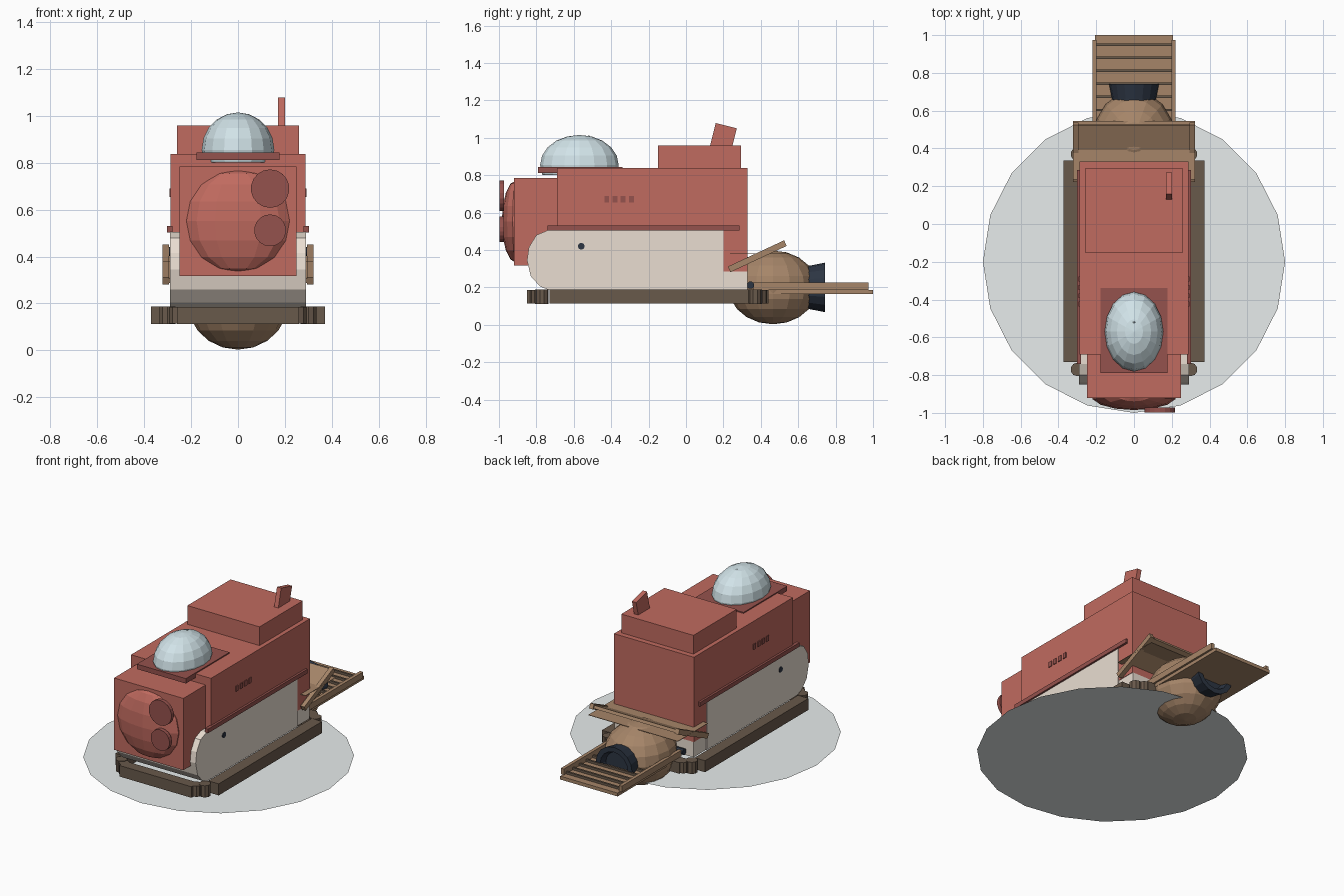
import bpy, bmesh, math
from math import radians, pi
from mathutils import Matrix

if "Cube" in bpy.data.objects:
    bpy.data.objects.remove(bpy.data.objects["Cube"])


def mat(name, r, g, b):
    m = bpy.data.materials.new(name)
    m.diffuse_color = (r, g, b, 1)
    m.use_nodes = True
    m.node_tree.nodes["Principled BSDF"].inputs["Base Color"].default_value = m.diffuse_color
    return m


RED = mat("red", .53, .145, .115)
DARK_RED = mat("dark_red", .3, .085, .075)
BEIGE = mat("beige", .82, .73, .64)
BROWN = mat("dark_brown", .14, .1, .07)
TAN = mat("tan", .38, .235, .14)
NAVY = mat("navy", .025, .035, .055)
GLASS = mat("glass", .64, .77, .81)
GREY = mat("pale_grey", .8, .84, .84)


def finish(name, m):
    o = bpy.context.object
    o.name = name
    o.data.materials.append(m)
    return o


def box(name, m, x, y, z, rx=0):
    """Box from (min, max) ranges on each axis, optionally tilted about x."""
    c = [(a + b) / 2 for a, b in (x, y, z)]
    bpy.ops.mesh.primitive_cube_add(size=1, location=c, rotation=(rx, 0, 0))
    o = finish(name, m)
    o.data.transform(Matrix.Diagonal([abs(b - a) for a, b in (x, y, z)] + [1]))
    return o


def ball(name, m, loc, scale, seg, rings):
    bpy.ops.mesh.primitive_uv_sphere_add(segments=seg, ring_count=rings, radius=1, location=loc)
    o = finish(name, m)
    o.scale = scale
    return o


def cyl(name, m, loc, r, depth, seg, rot=(0, 0, 0)):
    bpy.ops.mesh.primitive_cylinder_add(vertices=seg, radius=r, depth=depth,
                                        location=loc, rotation=rot)
    return finish(name, m)


def mesh(name, m, verts, faces):
    me = bpy.data.meshes.new(name)
    me.from_pydata(verts, [], faces)
    o = bpy.data.objects.new(name, me)
    bpy.context.collection.objects.link(o)
    me.materials.append(m)
    return o


def extrude(name, m, profile, hw):
    """Extrude a (y, z) profile across x from -hw to hw."""
    n = len(profile)
    v = [(s * hw, y, z) for s in (-1, 1) for y, z in profile]
    f = [tuple(range(n))[::-1], tuple(range(n, 2 * n))]
    f += [(i, (i + 1) % n, n + (i + 1) % n, n + i) for i in range(n)]
    return mesh(name, m, v, f)


def lathe_y(name, m, profile, z0, seg):
    """Spin (radius, y) profile round an axis along y."""
    v = [(r * math.cos(2 * pi * i / seg), y, z0 + r * math.sin(2 * pi * i / seg))
         for r, y in profile for i in range(seg)]
    f = [(k * seg + i, k * seg + (i + 1) % seg, (k + 1) * seg + (i + 1) % seg, (k + 1) * seg + i)
         for k in range(len(profile) - 1) for i in range(seg)]
    f.append(tuple((len(profile) - 1) * seg + i for i in range(seg)))
    return mesh(name, m, v, f)


# Ground disc
bpy.ops.mesh.primitive_circle_add(vertices=20, radius=.8, fill_type='NGON', location=(0, -.2, .067))
finish("base_disc", GREY)

# Hull: red upper body with rear drop, rounded beige lower body
extrude("upper_hull", RED, [(-.69, .505), (.2, .505), (.2, .285), (.33, .285),
                            (.33, .838), (-.69, .838)], .288)
extrude("lower_hull", BEIGE, [(.2, .185), (.2, .505), (-.74, .505), (-.80, .48), (-.84, .415),
                              (-.85, .345), (-.83, .26), (-.78, .205), (-.73, .185)], .29)
box("rear_sill", BEIGE, (-.285, .285), (.2, .33), (.185, .285))
box("roof_box", RED, (-.26, .26), (-.15, .295), (.82, .96))
box("roof_fin", RED, (.17, .2), (.138, .254), (.907, 1.067), radians(-14))

# Front block, bulge and round lamps
box("front_block", RED, (-.25, .25), (-.92, -.6), (.317, .785))
ball("front_bulge", RED, (0, -.91, .552), (.226, .075, .219), 14, 8)
for z, r in ((.69, .082), (.512, .068)):
    cyl("front_lamp", DARK_RED, (.137, -.985, z), r, .025, 18, (pi / 2, 0, 0))

# Cockpit dome, cut flat just below its plate
box("dome_plate", DARK_RED, (-.177, .177), (-.79, -.34), (.813, .845))
dome = ball("cockpit_dome", GLASS, (0, -.57, .855), (.155, .21, .16), 16, 10)
bm = bmesh.new()
bm.from_mesh(dome.data)
cut = bmesh.ops.bisect_plane(bm, geom=bm.verts[:] + bm.edges[:] + bm.faces[:],
                             plane_co=(0, 0, -.33), plane_no=(0, 0, -1), clear_outer=True)
bmesh.ops.holes_fill(bm, edges=[e for e in cut["geom_cut"] if isinstance(e, bmesh.types.BMEdge)])
bm.to_mesh(dome.data)
bm.free()
bpy.ops.mesh.primitive_ico_sphere_add(subdivisions=1, radius=.02, location=(0, -.52, .993))
finish("dome_beacon", GLASS)

# Side details and track frame, both sides
for s in (-1, 1):
    box("side_trim", DARK_RED, (s * .28, s * .302), (-.74, .285), (.503, .53))
    for i in range(4):
        y = -.437 + i * .044
        box("vent", DARK_RED, (s * .28, s * .293), (y, y + .026), (.655, .69))
    cyl("porthole", NAVY, (s * .288, -.56, .42), .018, .012, 12, (0, pi / 2, 0))
    box("side_rail", BROWN, (s * .297, s * .372), (-.73, .335), (.113, .188))
    for y in (-.77, .37):
        cyl("corner_post", BROWN, (s * .3, y, .15), .036, .076, 10)
    for y in (-.8, .4):
        cyl("inner_post", BROWN, (s * .26, y, .15), .033, .07, 10)
for y in (-.85, .37):
    box("end_bar", BROWN, (-.26, .26), (y, y + .07), (.113, .185))

# Rear ball with dark nozzle collar
ball("rear_ball", TAN, (0, .465, .2), (.213, .238, .197), 16, 10)
lathe_y("nozzle_collar", NAVY, [(.11, .62), (.117, .665), (.132, .742), (.10, .742),
                                (.085, .705)], .2, 16)

# Loading ramp with rails, rungs and hinge pin
box("ramp_plank", TAN, (-.207, .207), (.36, 1.0), (.165, .187))
for s in (-1, 1):
    box("ramp_rail", TAN, (s * .198, s * .22), (.36, .975), (.187, .226))
for i in range(9):
    y = .39 + i * .069
    box("ramp_rung", BROWN, (-.2, .2), (y, y + .013), (.18, .202))
cyl("hinge_pin", NAVY, (0, .345, .212), .02, .46, 10, (0, pi / 2, 0))

# Raised tilted hatch board with side arms and thin shelf
tilt = radians(25)
box("hatch_board", TAN, (-.3, .3), (.22, .54), (.355, .375), tilt)
for s in (-1, 1):
    box("hatch_arm", TAN, (s * .295, s * .322), (.215, .547), (.35, .383), tilt)
box("hatch_shelf", TAN, (-.323, .323), (.235, .545), (.379, .382))
